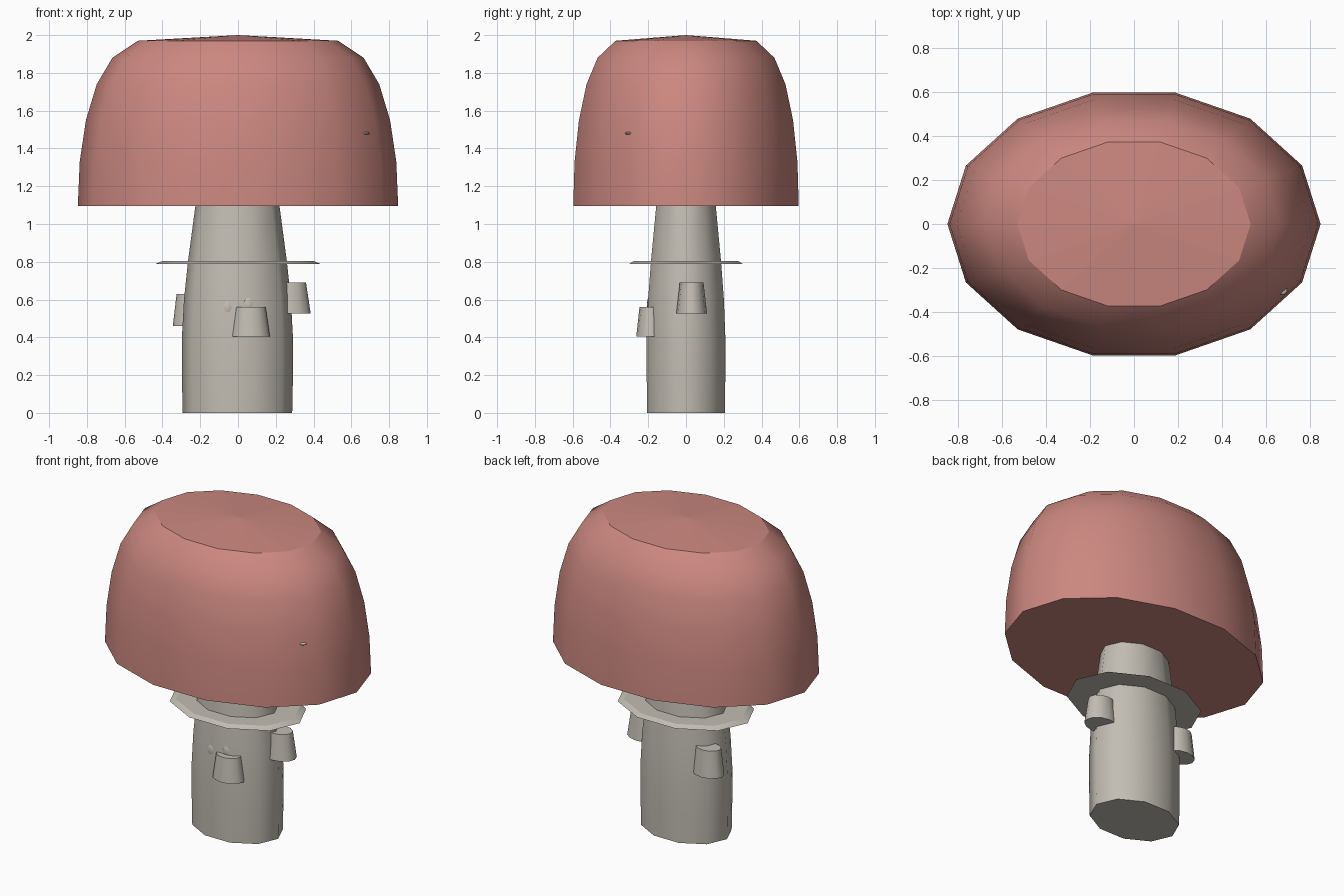
import bpy, bmesh, math
from mathutils import Matrix

if "Cube" in bpy.data.objects:
    bpy.data.objects.remove(bpy.data.objects["Cube"])


def material(name, rgb):
    m = bpy.data.materials.new(name)
    m.diffuse_color = (*rgb, 1.0)
    m.use_nodes = True
    m.node_tree.nodes["Principled BSDF"].inputs["Base Color"].default_value = m.diffuse_color
    return m


RED = material("dusty red", (0.60, 0.245, 0.215))
CREAM = material("warm grey", (0.54, 0.51, 0.45))


def finish(name, bm, mat):
    bmesh.ops.recalc_face_normals(bm, faces=bm.faces)
    me = bpy.data.meshes.new(name)
    bm.to_mesh(me)
    bm.free()
    me.materials.append(mat)
    ob = bpy.data.objects.new(name, me)
    bpy.context.collection.objects.link(ob)
    return ob


def lathe(name, profile, sides, depth, mat, centre=(0, 0), tip=None):
    """Stack of oval rings (x radius, z); smooth walls, flat ends, optional tip."""
    bm = bmesh.new()
    angles = [2 * math.pi * i / sides for i in range(sides)]
    rings = [[bm.verts.new((centre[0] + r * math.cos(a),
                            centre[1] + r * depth * math.sin(a), z))
              for a in angles] for r, z in profile]
    for low, high in zip(rings, rings[1:]):
        for i in range(sides):
            j = (i + 1) % sides
            bm.faces.new((low[i], low[j], high[j], high[i])).smooth = True
    bm.faces.new(rings[0][::-1])
    if tip is None:
        bm.faces.new(rings[-1])
    else:
        top = bm.verts.new((centre[0], centre[1], tip))
        for i in range(sides):
            bm.faces.new((rings[-1][i], rings[-1][(i + 1) % sides], top))
    return finish(name, bm, mat)


# Cap: fourteen-sided dome with a closed underside and shallow top
lathe("cap", [(0.848, 1.095), (0.838, 1.33), (0.805, 1.55), (0.748, 1.74),
              (0.665, 1.88), (0.53, 1.97)], 14, 0.722, RED, tip=2.0)

# Stem, running up into the cap
lathe("stem", [(0.29, 0), (0.294, 0.2), (0.294, 0.4), (0.283, 0.6),
               (0.262, 0.8), (0.222, 1.1), (0.21, 1.2)], 10, 0.745, CREAM,
      centre=(-0.003, 0))

# Thin collar around the stem
lathe("collar", [(0.44, 0.787), (0.40, 0.804)], 10, 0.725, CREAM)

# Tapered stubs on the stem: centre, bottom radius, top radius, heights
for name, c, r0, r1, z0, z1 in (
        ("front_stub", (0.066, -0.187), 0.103, 0.08, 0.405, 0.56),
        ("right_stub", (0.275, 0.03), 0.11, 0.085, 0.525, 0.69),
        ("left_stub", (-0.245, 0.12), 0.1, 0.08, 0.46, 0.63)):
    lathe(name, [(r0, z0), (r1, z1)], 12, 0.74, CREAM, centre=c)

# Small oval bumps barely breaking the surface
for name, pos, size in (("left_bump", (-0.055, -0.193, 0.557), (0.03, 0.013, 0.042)),
                        ("right_bump", (0.055, -0.193, 0.575), (0.03, 0.013, 0.042)),
                        ("cap_speck", (0.675, -0.3, 1.48), (0.022, 0.022, 0.008))):
    bm = bmesh.new()
    bmesh.ops.create_uvsphere(bm, u_segments=12, v_segments=8, radius=1,
                              matrix=Matrix.LocRotScale(pos, None, size))
    for f in bm.faces:
        f.smooth = True
    finish(name, bm, CREAM)
